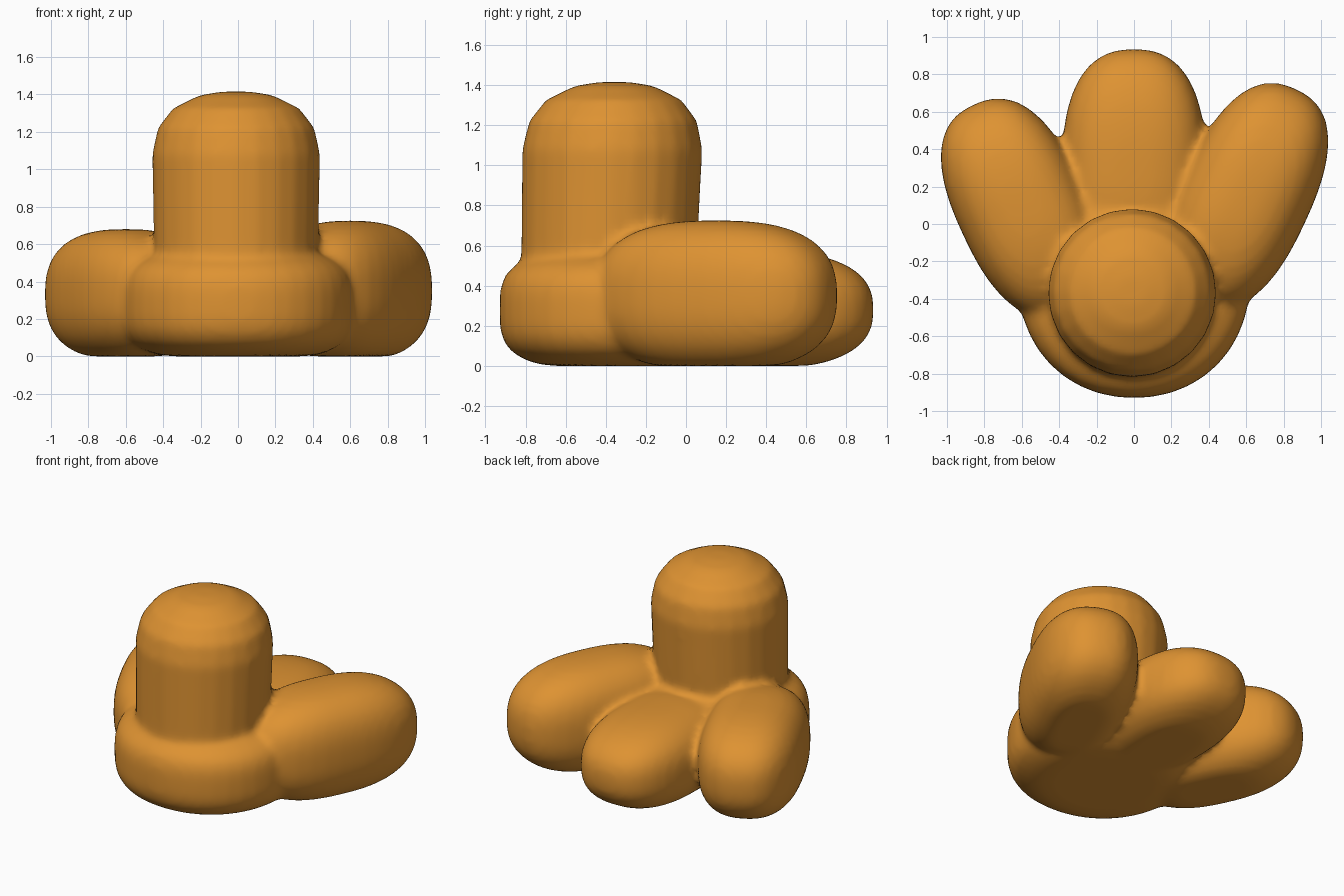
import bpy
import bmesh
from math import atan2, copysign, cos, pi, sin

cube = bpy.data.objects.get("Cube")
if cube:
    bpy.data.objects.remove(cube, do_unlink=True)

# Single material
skin = bpy.data.materials.new("orange_skin")
skin.use_nodes = True
colour = (0.73, 0.29, 0.032, 1)
skin.diffuse_color = colour
bsdf = next(n for n in skin.node_tree.nodes if n.type == 'BSDF_PRINCIPLED')
bsdf.inputs["Base Color"].default_value = colour
bsdf.inputs["Roughness"].default_value = 0.8


def make_object(name, bm):
    bmesh.ops.recalc_face_normals(bm, faces=bm.faces)
    mesh = bpy.data.meshes.new(name)
    bm.to_mesh(mesh)
    bm.free()
    mesh.materials.append(skin)
    obj = bpy.data.objects.new(name, mesh)
    bpy.context.collection.objects.link(obj)
    return obj


def pad(name, centre, half, angle=0, plan=2.5, side=2.6):
    """Rounded block: plan and side set how square each outline is."""
    bm = bmesh.new()
    bmesh.ops.create_uvsphere(bm, u_segments=40, v_segments=24, radius=1)
    for v in bm.verts:
        x, y, z = v.co
        ring = (abs(x) ** plan + abs(y) ** plan) ** (1 / plan)
        k = (ring ** side + abs(z) ** side) ** (-1 / side)
        x, y, z = x * k * half[0], y * k * half[1], z * k * half[2]
        v.co = (centre[0] + x * cos(angle) - y * sin(angle),
                centre[1] + x * sin(angle) + y * cos(angle),
                max(0, centre[2] + z))
    return make_object(name, bm)


def leg_post(name):
    """Upright leg with a domed end, leaning slightly towards the toes."""
    profile = [(0.44, 0.2), (0.44, 0.6), (0.45, 1.08), (0.42, 1.22),
               (0.34, 1.325), (0.2, 1.395), (0.08, 1.415)]
    sides = 24
    bm = bmesh.new()
    rings = []
    for r, z in profile:
        y = -0.4 + 0.03 * z
        rings.append([bm.verts.new((r * cos(2 * pi * i / sides) - 0.01,
                                    r * sin(2 * pi * i / sides) + y, z))
                      for i in range(sides)])
    for a, b in zip(rings, rings[1:]):
        for i in range(sides):
            j = (i + 1) % sides
            bm.faces.new((a[i], a[j], b[j], b[i]))
    bm.faces.new(rings[0])
    bm.faces.new(rings[-1])
    return make_object(name, bm)


# Heel, three splayed toes and the leg
splay = atan2(0.42, 0.9)
parts = [
    pad("heel", (0, -0.3, 0.28), (0.62, 0.63, 0.3), plan=2.1, side=3.4),
    pad("middle_toe", (0, 0.29, 0.28), (0.385, 0.645, 0.3)),
    pad("left_toe", (0.6, 0.15, 0.35), (0.345, 0.63, 0.375), -splay),
    pad("right_toe", (-0.6, 0.085, 0.33), (0.345, 0.61, 0.35), splay),
    leg_post("leg"),
]

# Fuse the parts into one skin with soft creases
bpy.ops.object.select_all(action='DESELECT')
for p in parts:
    p.select_set(True)
foot = parts[0]
bpy.context.view_layer.objects.active = foot
bpy.ops.object.join()
foot.name = "foot"

fuse = foot.modifiers.new("fuse", 'REMESH')
fuse.mode = 'VOXEL'
fuse.voxel_size = 0.025
fuse.use_smooth_shade = True
soften = foot.modifiers.new("soften", 'SMOOTH')
soften.factor = 0.5
soften.iterations = 6
